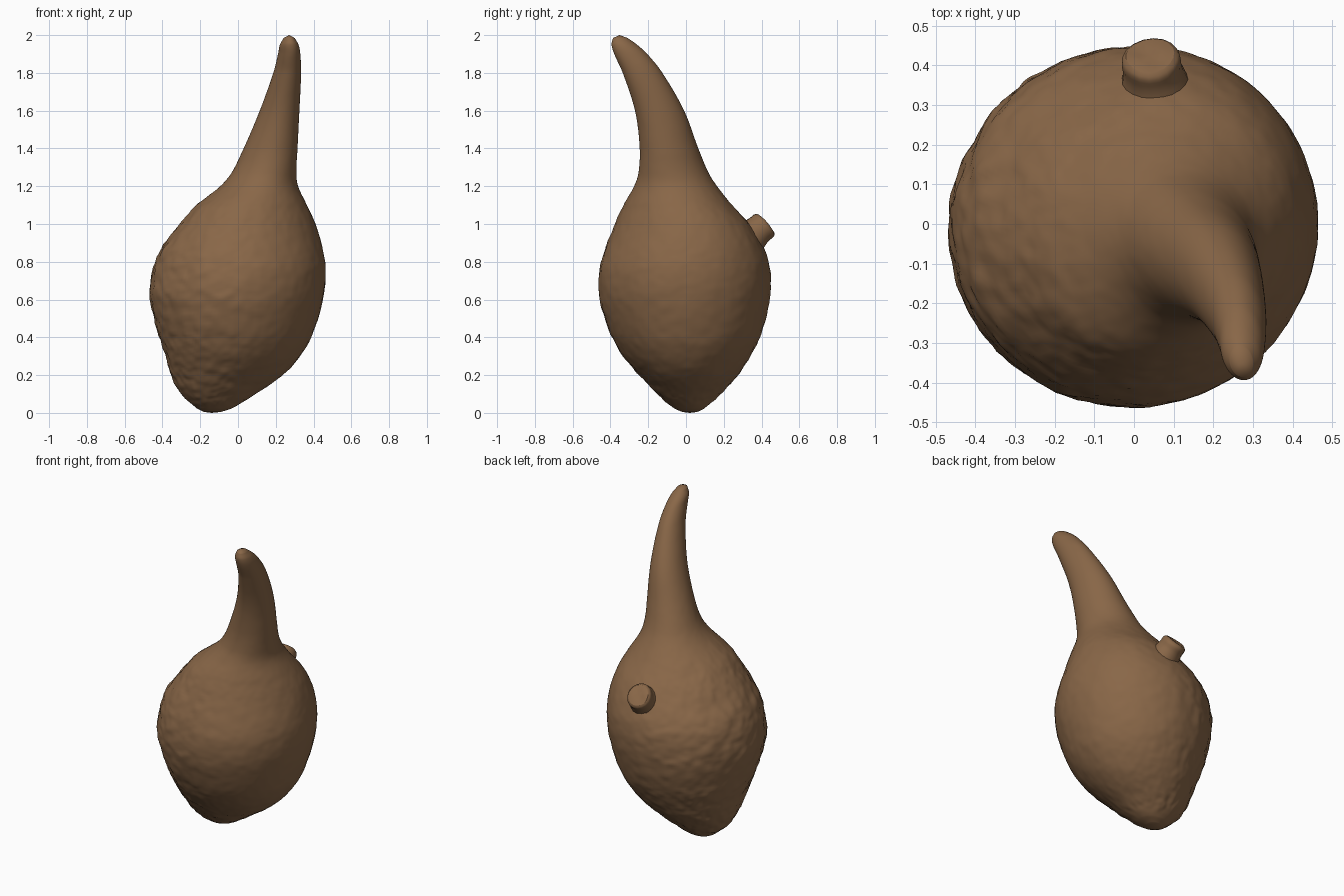
import bpy, bmesh, math, random
from mathutils import Vector, noise

if "Cube" in bpy.data.objects:
    bpy.data.objects.remove(bpy.data.objects["Cube"])

random.seed(4)


def material(name, rgb):
    m = bpy.data.materials.new(name)
    m.diffuse_color = (*rgb, 1)
    m.use_nodes = True
    m.node_tree.nodes["Principled BSDF"].inputs["Base Color"].default_value = m.diffuse_color
    return m


brown = material("dried brown", (0.25, 0.135, 0.064))


def finish(bm, name, angle):
    bmesh.ops.recalc_face_normals(bm, faces=bm.faces)
    me = bpy.data.meshes.new(name)
    bm.to_mesh(me)
    bm.free()
    ob = bpy.data.objects.new(name, me)
    bpy.context.collection.objects.link(ob)
    me.materials.append(brown)
    bpy.context.view_layer.objects.active = ob
    ob.select_set(True)
    bpy.ops.object.shade_smooth_by_angle(angle=math.radians(angle))
    ob.select_set(False)
    return ob


# Body outline: height, left x, right x, front y, back y
ROWS = [
    (0.005, -0.18, -0.09, -0.02, 0.06),
    (0.025, -0.22, -0.03, -0.065, 0.10),
    (0.09, -0.295, 0.075, -0.145, 0.175),
    (0.19, -0.35, 0.225, -0.238, 0.265),
    (0.30, -0.385, 0.33, -0.332, 0.34),
    (0.42, -0.425, 0.395, -0.40, 0.40),
    (0.60, -0.465, 0.45, -0.457, 0.443),
    (0.73, -0.457, 0.465, -0.462, 0.449),
    (0.85, -0.418, 0.453, -0.435, 0.422),
    (1.00, -0.31, 0.41, -0.375, 0.335),
    (1.10, -0.22, 0.365, -0.33, 0.245),
    (1.20, -0.095, 0.318, -0.275, 0.165),
    (1.27, -0.035, 0.309, -0.252, 0.12),
    (1.40, 0.03, 0.315, -0.245, 0.065),
    (1.60, 0.115, 0.325, -0.27, -0.01),
    (1.80, 0.187, 0.334, -0.335, -0.125),
    (1.90, 0.212, 0.33, -0.38, -0.205),
    (1.95, 0.222, 0.32, -0.394, -0.26),
    (1.985, 0.242, 0.30, -0.386, -0.31),
]
BOTTOM, TIP = Vector((-0.14, 0.02, 0.0)), Vector((0.27, -0.352, 2.0))
SEG, SUB = 160, 10


def smooth(a, b, v):
    t = max(0, min(1, (v - a) / (b - a)))
    return t * t * (3 - 2 * t)


def slope(i, c):
    a, b = ROWS[max(0, i - 1)], ROWS[min(len(ROWS) - 1, i + 1)]
    return (b[c] - a[c]) / (b[0] - a[0])


def hermite(i, c, t):
    h = ROWS[i + 1][0] - ROWS[i][0]
    s = t * t * (3 - 2 * t)
    return (ROWS[i][c] * (1 - s) + ROWS[i + 1][c] * s
            + h * (slope(i, c) * t * (1 - t) ** 2 - slope(i + 1, c) * t * t * (1 - t)))


rings = []
for i in range(len(ROWS) - 1):
    for k in range(SUB):
        t = k / SUB
        z = ROWS[i][0] * (1 - t) + ROWS[i + 1][0] * t
        rings.append([z] + [hermite(i, c, t) for c in range(1, 5)])
rings.append(ROWS[-1])

bm = bmesh.new()
grid = []
for z, x0, x1, y0, y1 in rings:
    # skew of the section: full towards back right on the shoulder, leaning on the neck
    rho = 0.015 + 0.055 * smooth(0.75, 1.0, z) - 0.2 * smooth(1.05, 1.35, z)
    ring = []
    for j in range(SEG):
        a = 2 * math.pi * j / SEG
        c, s = math.cos(a), math.sin(a)
        ring.append(bm.verts.new(((x0 + x1) / 2 + (x1 - x0) / 2 * c,
                                  (y0 + y1) / 2 + (y1 - y0) / 2 * (rho * c + math.sqrt(1 - rho * rho) * s), z)))
    grid.append(ring)
for r0, r1 in zip(grid, grid[1:]):
    for j in range(SEG):
        k = (j + 1) % SEG
        bm.faces.new((r0[j], r0[k], r1[k], r1[j]))
for ring, p in ((grid[0], BOTTOM), (grid[-1], TIP)):
    v = bm.verts.new(p)
    for j in range(SEG):
        bm.faces.new((ring[j], ring[(j + 1) % SEG], v))

# Lumpy skin, roughest on the left and fading out towards the right and the neck
bmesh.ops.recalc_face_normals(bm, faces=bm.faces)
bm.normal_update()
moves = []
for v in bm.verts:
    p = v.co
    rough = (0.35 + 0.65 * smooth(0.3, -0.3, p.x)) * (1 - 0.85 * smooth(0.95, 1.25, p.z)) * smooth(0, 0.08, p.z)
    fine = noise.noise(p * 17) * 0.006 + noise.noise(p * 32 + Vector((5, 2, 8))) * 0.004
    broad = noise.noise(p * 7 + Vector((3, 1, 4))) * 0.005
    moves.append(v.normal * (fine + broad - 0.001) * rough)
for v, m in zip(bm.verts, moves):
    v.co += m
finish(bm, "gourd_body", 60)

# Cut stalk: short, uneven stub with a flared end
axis = Vector((-0.12, 0.77, 0.63)).normalized()
rot = axis.to_track_quat('Z', 'Y')
base = Vector((0.053, 0.35, 0.945))
bm = bmesh.new()
N = 9
wob = [random.uniform(0.92, 1.1) for _ in range(N)]
prev = None
for h, r in ((-0.06, 0.105), (0.0, 0.097), (0.03, 0.085), (0.055, 0.082), (0.08, 0.086), (0.1, 0.074), (0.096, 0.03)):
    ring = []
    for j in range(N):
        a = 2 * math.pi * j / N
        q = Vector((math.cos(a) * r * wob[j], math.sin(a) * r * wob[j], h + random.uniform(-0.008, 0.008)))
        ring.append(bm.verts.new(base + rot @ q))
    if prev:
        for j in range(N):
            k = (j + 1) % N
            bm.faces.new((prev[j], prev[k], ring[k], ring[j]))
    prev = ring
bm.faces.new(prev)
stub = finish(bm, "stalk_stub", 50)
mod = stub.modifiers.new("soften", 'SUBSURF')
mod.levels = mod.render_levels = 1
